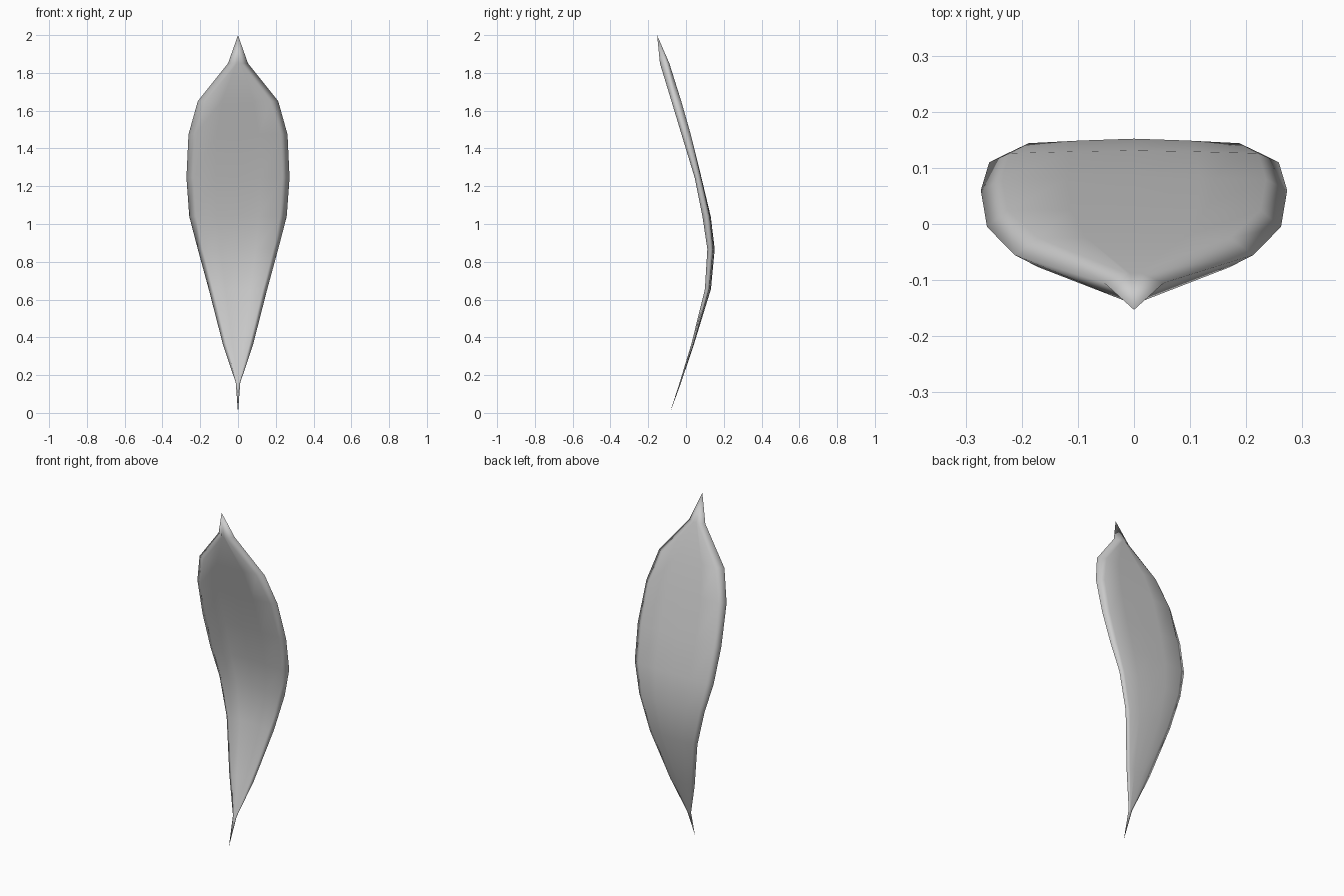
import bpy
import bmesh

cube = bpy.data.objects.get("Cube")
if cube:
    bpy.data.objects.remove(cube, do_unlink=True)

grey = bpy.data.materials.new("soft grey")
grey.use_nodes = True
grey.diffuse_color = (0.6, 0.6, 0.6, 1)
grey.node_tree.nodes["Principled BSDF"].inputs["Base Color"].default_value = (0.6, 0.6, 0.6, 1)

# Leaf stations: height, half width, front y, rim y, back y, flat share, fold depth
STATIONS = [
    (0.16, 0.012, -0.034, -0.030, -0.026, 0.50, 0.000),
    (0.363, 0.080, 0.028, 0.033, 0.042, 0.75, 0.005),
    (0.655, 0.155, 0.100, 0.115, 0.132, 0.85, 0.018),
    (0.867, 0.213, 0.113, 0.132, 0.152, 0.88, 0.016),
    (1.04, 0.258, 0.087, 0.110, 0.131, 0.86, 0.010),
    (1.245, 0.273, 0.046, 0.060, 0.082, 0.86, 0.004),
    (1.475, 0.262, -0.024, -0.005, 0.025, 0.86, 0.000),
    (1.65, 0.213, -0.077, -0.055, -0.025, 0.80, 0.000),
    (1.85, 0.053, -0.138, -0.105, -0.088, 0.25, 0.000),
]
STEM_TIP = (0, -0.085, 0)
LEAF_TIP = (0, -0.153, 2)


def cross_section(bm, z, width, front, rim, back, share, fold):
    """Thin closed lens, gently folded along its middle."""
    flat = width * share
    outline = [
        (-width, rim), (-flat, front), (-flat / 2, front + fold * 0.6),
        (0, front + fold),
        (flat / 2, front + fold * 0.6), (flat, front), (width, rim),
        (flat, back - fold * 0.5), (flat / 2, back - fold * 0.2), (0, back),
        (-flat / 2, back - fold * 0.2), (-flat, back - fold * 0.5),
    ]
    return [bm.verts.new((x, y, z)) for x, y in outline]


# Leaf blade: bridge neighbouring sections, then close both pointed ends
bm = bmesh.new()
rings = [cross_section(bm, *station) for station in STATIONS]
count = len(rings[0])
for low, high in zip(rings, rings[1:]):
    for i in range(count):
        j = (i + 1) % count
        bm.faces.new((low[i], low[j], high[j], high[i]))
for ring, point in ((rings[0], STEM_TIP), (rings[-1], LEAF_TIP)):
    tip = bm.verts.new(point)
    for i in range(count):
        bm.faces.new((ring[i], ring[(i + 1) % count], tip))
bmesh.ops.recalc_face_normals(bm, faces=bm.faces[:])
for face in bm.faces:
    face.smooth = True

mesh = bpy.data.meshes.new("leaf_blade")
bm.to_mesh(mesh)
bm.free()
mesh.materials.append(grey)
leaf = bpy.data.objects.new("leaf_blade", mesh)
bpy.context.collection.objects.link(leaf)
